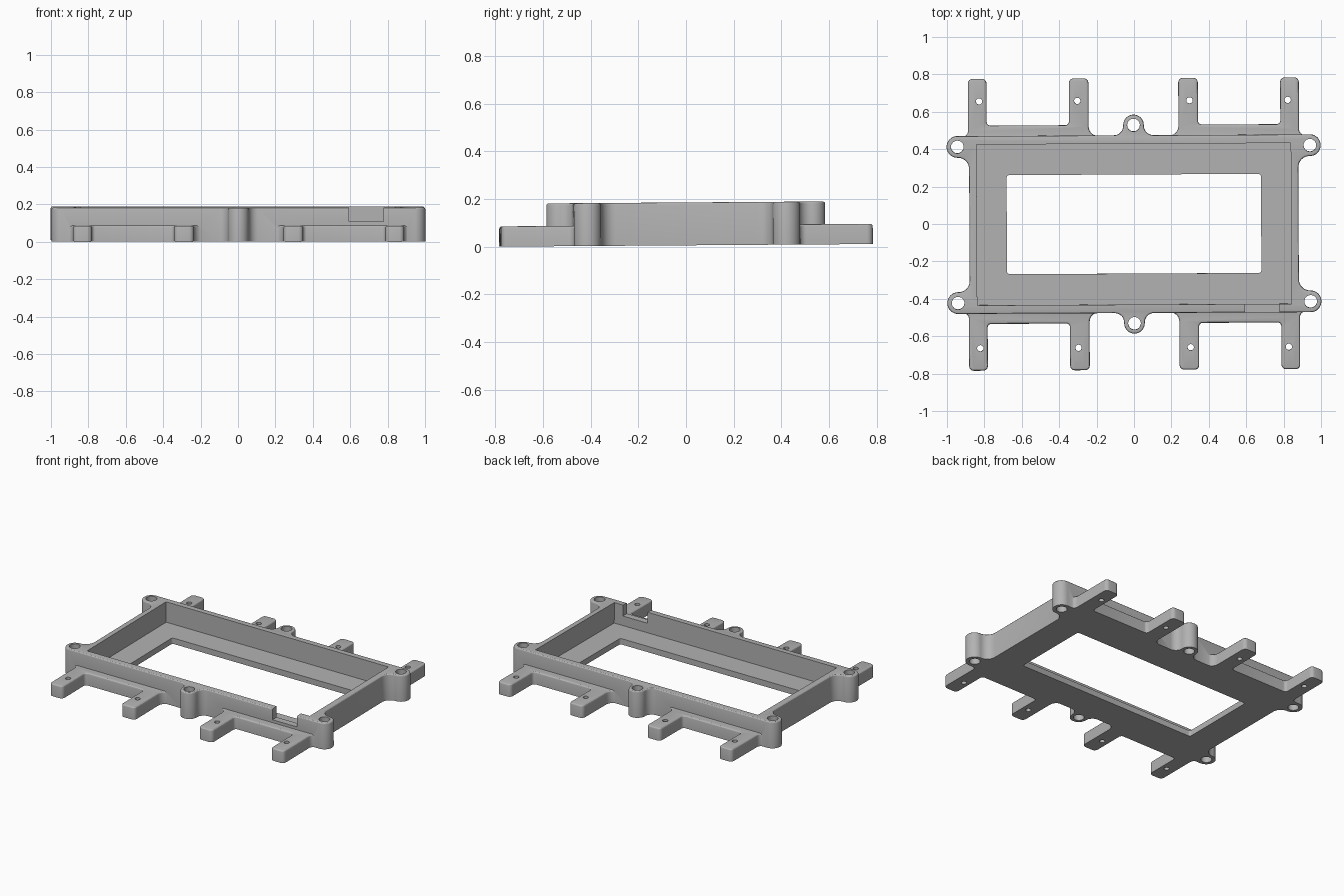
import bpy, math
from mathutils import Vector, Matrix

cube = bpy.data.objects.get("Cube")
if cube:
    bpy.data.objects.remove(cube, do_unlink=True)

grey = bpy.data.materials.new("plain_grey")
grey.use_nodes = True
grey.diffuse_color = (0.45, 0.45, 0.45, 1)
grey.node_tree.nodes["Principled BSDF"].inputs["Base Color"].default_value = (0.45, 0.45, 0.45, 1)


def rounded(corners, steps=8):
    """Outline through (x, y, radius) corners, each replaced by an arc."""
    out = []
    for i, (x, y, r) in enumerate(corners):
        p = Vector((x, y))
        if r == 0:
            out.append(p)
            continue
        a = (Vector(corners[i - 1][:2]) - p).normalized()
        b = (Vector(corners[(i + 1) % len(corners)][:2]) - p).normalized()
        half = math.acos(max(-1, min(1, a.dot(b)))) / 2
        centre = p + (a + b).normalized() * (r / math.sin(half))
        start = p + a * (r / math.tan(half)) - centre
        end = p + b * (r / math.tan(half)) - centre
        first = math.atan2(start.y, start.x)
        sweep = math.atan2(end.y, end.x) - first
        sweep = (sweep + math.pi) % (2 * math.pi) - math.pi
        for k in range(steps + 1):
            t = first + sweep * k / steps
            out.append(centre + Vector((math.cos(t), math.sin(t))) * r)
    # Arcs that meet share a point; keep it once
    return [p for i, p in enumerate(out) if (p - out[i - 1]).length > 0.0005]


def inset(outline, d):
    """Counterclockwise outline moved inward by d."""
    out = []
    for i, p in enumerate(outline):
        u = (p - outline[i - 1]).normalized()
        v = (outline[(i + 1) % len(outline)] - p).normalized()
        n = Vector((-u.y - v.y, u.x + v.x))
        out.append(p + n * (d / (1 + u.dot(v))))
    return out


def prism(name, outline, z0, z1, edge=0):
    """Closed extrusion of an outline, with an optional rounded top edge."""
    rings = [(outline, z0)]
    if edge:
        for k in range(4):
            t = math.pi / 2 * k / 3
            rings.append((inset(outline, edge * (1 - math.cos(t))),
                          z1 - edge + edge * math.sin(t)))
    else:
        rings.append((outline, z1))
    n = len(outline)
    verts = [(p.x, p.y, z) for ring, z in rings for p in ring]
    faces = [list(reversed(range(n))), list(range(len(verts) - n, len(verts)))]
    for level in range(len(rings) - 1):
        low, high = level * n, level * n + n
        for i in range(n):
            j = (i + 1) % n
            faces.append([low + i, low + j, high + j, high + i])
    me = bpy.data.meshes.new(name)
    me.from_pydata(verts, [], faces)
    me.materials.append(grey)
    ob = bpy.data.objects.new(name, me)
    bpy.context.collection.objects.link(ob)
    return ob


def rect(x0, x1, y0, y1, r=0):
    return rounded([(x0, y0, r), (x1, y0, r), (x1, y1, r), (x0, y1, r)], 4)


def circle(x, y, r, n=24):
    return [Vector((x + r * math.cos(2 * math.pi * k / n),
                    y + r * math.sin(2 * math.pi * k / n))) for k in range(n)]


def combine(target, tool, operation):
    mod = target.modifiers.new(operation, 'BOOLEAN')
    mod.operation = operation
    mod.solver = 'EXACT'
    mod.object = tool
    bpy.context.view_layer.objects.active = target
    bpy.ops.object.modifier_apply(modifier=mod.name)
    bpy.data.objects.remove(tool, do_unlink=True)


# Tray body with corner and middle screw bosses, mirrored from one quarter
quarter = [(0.88, 0.36, 0.06), (1.0, 0.36, 0.0575), (1.0, 0.475, 0.0575),
           (0.055, 0.475, 0.05), (0.055, 0.585, 0.055)]
back = quarter + [(-x, y, r) for x, y, r in reversed(quarter)]
full = back + [(x, -y, r) for x, y, r in reversed(back)]
frame = prism("bezel_frame", rounded(full), 0, 0.18, 0.01)

# Low flanges, each with two mounting tabs
flange = [(0.1, 0.44, 0), (0.1, 0.472, 0), (0.24, 0.472, 0.05),
          (0.24, 0.78, 0.025), (0.345, 0.78, 0.025),
          (0.345, 0.53, 0.02), (0.785, 0.53, 0.02),
          (0.785, 0.78, 0.025), (0.885, 0.78, 0.025),
          (0.885, 0.472, 0.03), (0.93, 0.472, 0), (0.93, 0.44, 0)]
sides = [(sx, sy) for sx in (1, -1) for sy in (1, -1)]
for sx, sy in sides:
    shape = rounded([(sx * x, sy * y, r) for x, y, r in flange], 6)
    if sx * sy > 0:
        shape.reverse()
    combine(frame, prism("mounting_flange", shape, 0, 0.085, 0.012), 'UNION')

# Pocket, window opening and the cable notch in the front wall
cutters = [(rect(-0.84, 0.84, -0.43, 0.43), 0.04),
           (rect(-0.68, 0.68, -0.265, 0.265, 0.015), -0.1),
           (rect(0.59, 0.775, -0.6, -0.4), 0.105)]

# Screw holes through bosses and tabs
for sx, sy in sides:
    cutters.append((circle(sx * 0.9425, sy * 0.4175, 0.034), -0.1))
    for x in (0.3, 0.825):
        cutters.append((circle(sx * x, sy * 0.66, 0.017, 16), -0.1))
for sy in (1, -1):
    cutters.append((circle(0, sy * 0.53, 0.034), -0.1))
for outline, z0 in cutters:
    combine(frame, prism("cutter", outline, z0, 0.4), 'DIFFERENCE')

# Slight lean and turn of the whole part
frame.data.transform(Matrix.Translation((0, 0, 0.0055))
                     @ Matrix.Rotation(0.007, 4, 'X') @ Matrix.Rotation(0.005, 4, 'Z'))

# Smooth curves, crisp edges
bpy.ops.object.select_all(action='DESELECT')
frame.select_set(True)
bpy.context.view_layer.objects.active = frame
bpy.ops.object.shade_smooth_by_angle(angle=math.radians(25))
